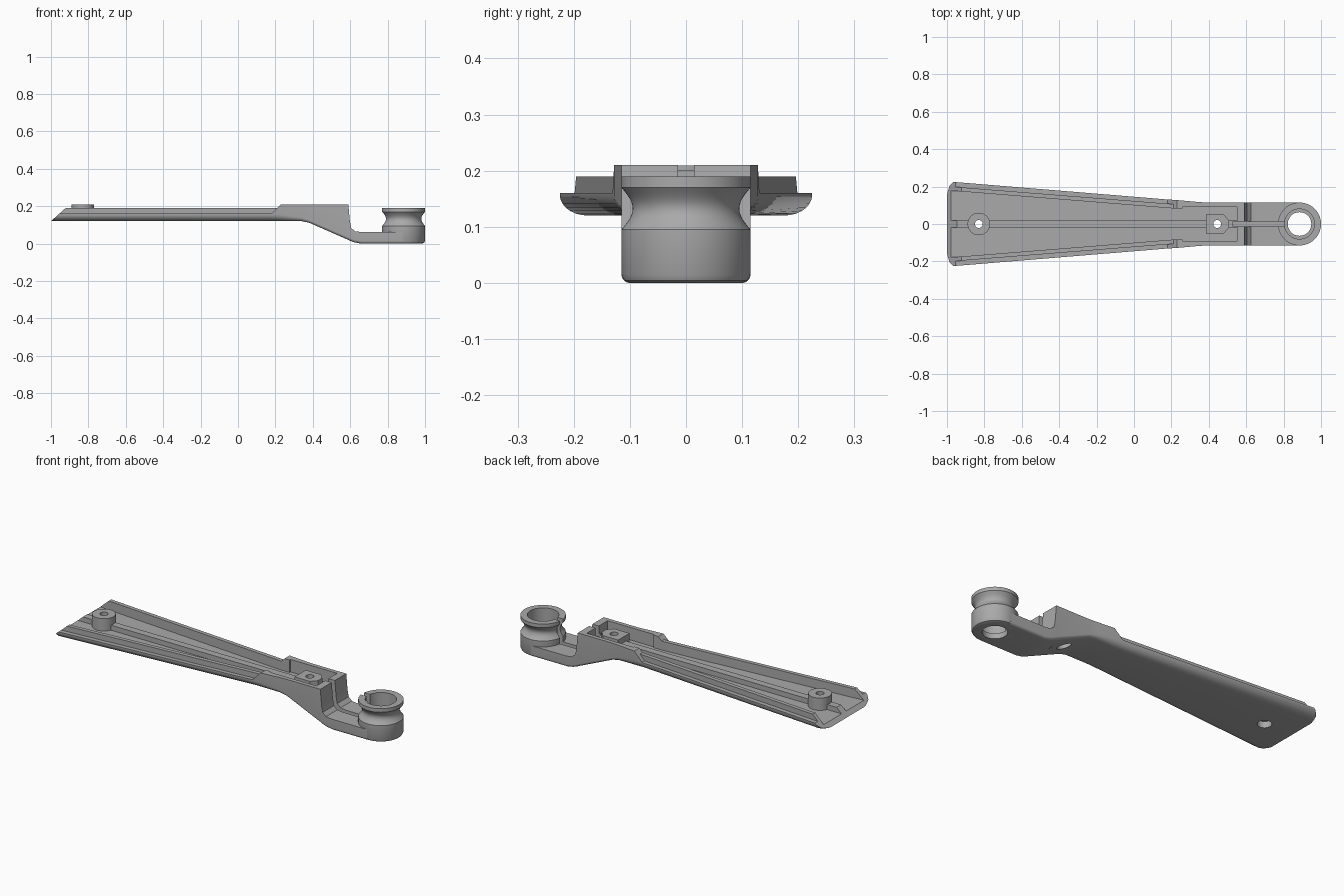
import bpy, bmesh, math

scene_cube = bpy.data.objects.get("Cube")
if scene_cube:
    bpy.data.objects.remove(scene_cube, do_unlink=True)

grey = bpy.data.materials.new("plain_grey")
grey.use_nodes = True
grey.diffuse_color = (0.4, 0.4, 0.4, 1)
grey.node_tree.nodes["Principled BSDF"].inputs["Base Color"].default_value = (0.4, 0.4, 0.4, 1)


def finish(name, bm):
    bmesh.ops.recalc_face_normals(bm, faces=bm.faces)
    mesh = bpy.data.meshes.new(name)
    bm.to_mesh(mesh)
    bm.free()
    mesh.materials.append(grey)
    obj = bpy.data.objects.new(name, mesh)
    bpy.context.collection.objects.link(obj)
    return obj


def skin(name, rings, closed=False):
    """Join equal rings of points; cap the ends unless the rings close."""
    bm = bmesh.new()
    loops = [[bm.verts.new(p) for p in ring] for ring in rings]
    pairs = list(zip(loops, loops[1:]))
    if closed:
        pairs.append((loops[-1], loops[0]))
    else:
        bm.faces.new(loops[0])
        bm.faces.new(loops[-1])
    n = len(loops[0])
    for a, b in pairs:
        for i in range(n):
            j = (i + 1) % n
            bm.faces.new((a[i], a[j], b[j], b[i]))
    return finish(name, bm)


def plate(name, plan, z0, z1):
    return skin(name, [[(x, y, z) for x, y in plan] for z in (z0, z1)])


def mirrored(points):
    return points + [(x, -y) for x, y in reversed(points)]


def block(name, x0, x1, half, z0, z1):
    return plate(name, mirrored([(x0, half), (x1, half)]), z0, z1)


def disc(name, x, r, z0, z1, n=48):
    angles = [math.tau * i / n for i in range(n)]
    return plate(name, [(x + r * math.cos(a), r * math.sin(a)) for a in angles], z0, z1)


def combine(target, tool, operation):
    mod = target.modifiers.new("shape", 'BOOLEAN')
    mod.operation, mod.object, mod.solver = operation, tool, 'EXACT'
    bpy.context.view_layer.objects.active = target
    bpy.ops.object.modifier_apply(modifier=mod.name)


def body_section(x, half, bottom, top, round_w, round_h):
    """Flat-topped section with rounded lower corners."""
    side = [(half, top)]
    for i in range(8):
        a = math.pi / 2 * i / 7
        side.append((half - round_w * (1 - math.cos(a)),
                     bottom + round_h * (1 - math.sin(a))))
    return [(x, y, z) for y, z in side + [(-y, z) for y, z in reversed(side)]]


# Tapered shell, raised box and low arm
body = skin("handle_body", [body_section(*s) for s in (
    (-1.0, .195, .12, .16, .05, .037),
    (-.985, .217, .12, .16, .05, .037),
    (-.965, .225, .12, .16, .05, .037),
    (.18, .131, .12, .16, .04, .037),
    (.23, .128, .12, .21, .035, .035),
    (.34, .118, .12, .21, .02, .02),
    (.38, .115, .112, .21, .015, .015),
    (.59, .115, .02, .21, .015, .015),
    (.598, .115, .016, .12, .015, .015),
    (.605, .115, .013, .085, .015, .015),
    (.625, .115, .006, .066, .015, .015),
    (.66, .115, 0, .062, .015, .015),
    (.88, .115, 0, .062, .015, .015))])

# Inner upright walls, then the open tray
walls = plate("walls", mirrored([(-1.0, .202), (.215, .106)]), .13, .19)
tray = plate("tray", mirrored([(-1.2, .196), (.2, .084), (.26, .084),
                               (.26, .092), (.55, .092)]), .14, .5)
combine(body, walls, 'UNION')
combine(body, tray, 'DIFFERENCE')

# Rib and screw bosses in the tray
rib = block("centre_rib", -1.0, .555, .02, .13, .168)
wide_boss = disc("wide_end_boss", -.83, .06, .13, .209)
box_boss = plate("box_boss", mirrored([(.385, .05), (.48, .05), (.508, .02)]), .13, .2)

# Grooved spool
profile = [(.063, 0), (.1, 0), (.11, .004), (.115, .015), (.115, .095)]
for i in range(1, 12):
    t = i / 12
    profile.append((.115 - .02 * math.sin(math.pi * t), .095 + .075 * t))
profile += [(.115, .17), (.115, .19), (.08, .19), (.08, .03), (.063, .03)]
spool = skin("spool", [[(.885 + r * math.cos(a), r * math.sin(a), z) for r, z in profile]
                       for a in [math.tau * k / 64 for k in range(64)]], closed=True)

# Cutters: sloped end, cord slot, bores and screw holes
slope = [(-1.3, .12), (-1.0, .12), (-.8, .3), (-1.3, .3)]
sloped_end = skin("sloped_end", [[(x, y, z) for x, z in slope] for y in (-.4, .4)])
cord_slot = block("cord_slot", .53, .84, .014, .045, .4)
bore = disc("bore", .885, .081, .03, .4)
through = disc("through", .885, .063, -.1, .4)
cutters = [sloped_end, cord_slot, bore, through]
screw_holes = []
for x, seat in ((-.83, .155), (.445, .155)):
    screw_holes += [disc("screw_hole", x, .021, -.1, .4, 32),
                    disc("screw_seat", x, .036, -.1, seat, 32)]

for tool in cutters + screw_holes:
    combine(body, tool, 'DIFFERENCE')
combine(rib, sloped_end, 'DIFFERENCE')
combine(rib, cord_slot, 'DIFFERENCE')
for tool in screw_holes:
    combine(rib, tool, 'DIFFERENCE')
for boss, tools in ((wide_boss, screw_holes[:2]), (box_boss, screw_holes[2:])):
    for tool in tools:
        combine(boss, tool, 'DIFFERENCE')
combine(spool, cord_slot, 'DIFFERENCE')

for helper in [walls, tray] + cutters + screw_holes:
    bpy.data.objects.remove(helper, do_unlink=True)

# Smooth curves with crisp edges
bpy.ops.object.select_all(action='DESELECT')
for part in (body, rib, wide_boss, box_boss, spool):
    part.select_set(True)
bpy.context.view_layer.objects.active = body
bpy.ops.object.shade_smooth_by_angle(angle=math.radians(30))
